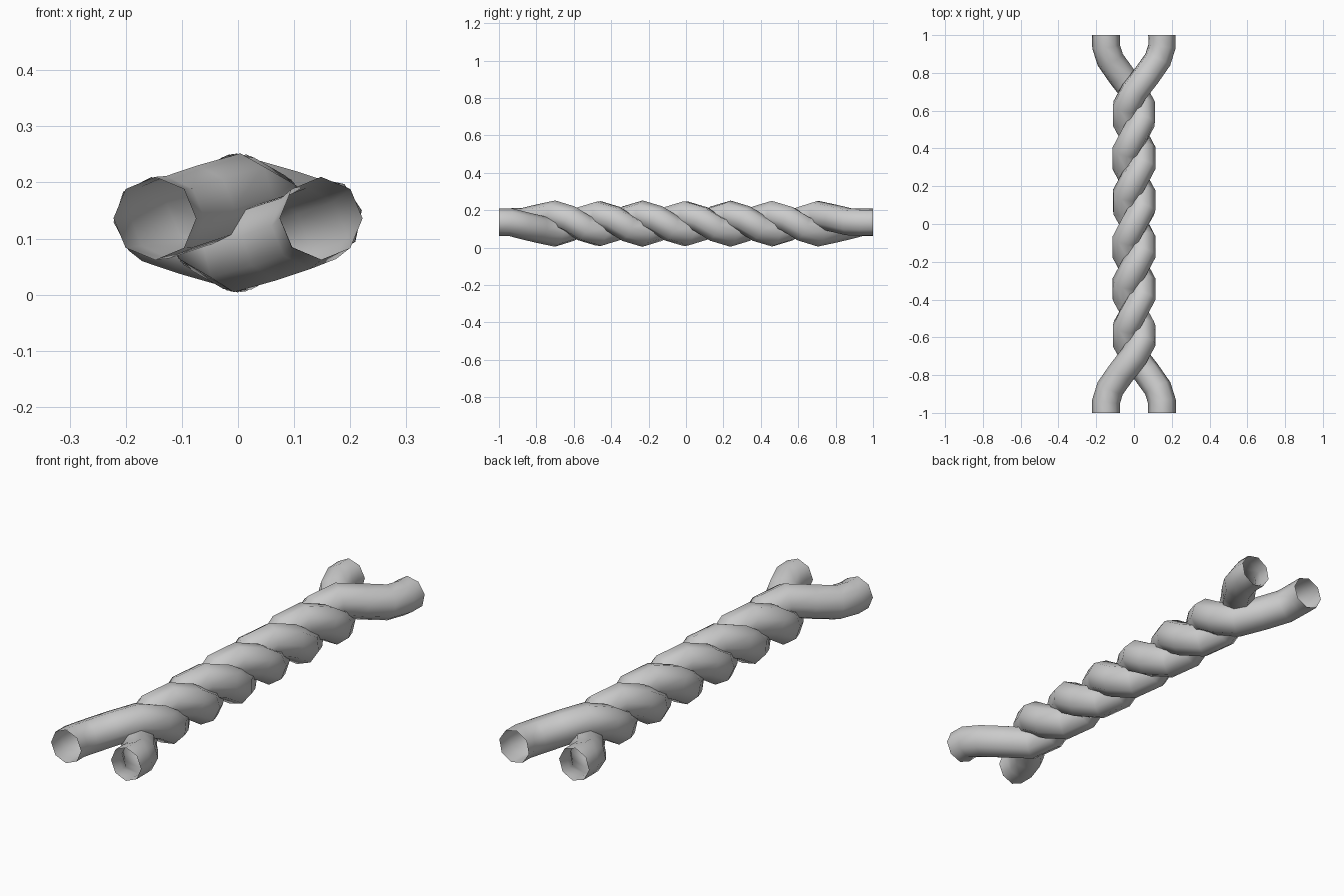
import bpy
import math

if "Cube" in bpy.data.objects:
    bpy.data.objects.remove(bpy.data.objects["Cube"])

AXIS_Z = 0.128      # height of the twist axis
TUBE_R = 0.074      # strand thickness
HELIX_R = 0.05      # distance of strand from the axis
HALF = 0.70         # half length of the twisted section
TURNS = 3
STEPS = 6           # path points per turn

# Flared end of a strand: x, y, z offset from axis, from the tip inwards
FLARE = [(0.148, 1.0, 0.008), (0.148, 0.94, 0.008),
         (0.126, 0.87, 0.010), (0.066, 0.785, 0.030)]


def strand_path(side):
    """side=1: enters front left, crosses over the top; side=-1: the opposite strand."""
    pts = [(-side * x, -y, side * z if y < 0.9 else 0.008) for x, y, z in FLARE]
    n = TURNS * STEPS
    for i in range(n + 1):
        a = math.tau * i / STEPS
        pts.append((side * HELIX_R * math.sin(a),
                    -HALF + 2 * HALF * i / n,
                    side * HELIX_R * math.cos(a)))
    pts += [(side * x, y, side * z if y < 0.9 else 0.008) for x, y, z in reversed(FLARE)]
    return pts


def make_strand(name, side):
    curve = bpy.data.curves.new(name, 'CURVE')
    curve.dimensions = '3D'
    curve.fill_mode = 'FULL'
    curve.bevel_depth = TUBE_R
    curve.bevel_resolution = 2      # eight-sided tube
    curve.use_fill_caps = False     # open ends
    pts = strand_path(side)
    spline = curve.splines.new('POLY')
    spline.points.add(len(pts) - 1)
    for p, (x, y, z) in zip(spline.points, pts):
        p.co = (x, y, z + AXIS_Z, 1)
    spline.use_smooth = True
    obj = bpy.data.objects.new(name, curve)
    bpy.context.collection.objects.link(obj)
    bpy.ops.object.select_all(action='DESELECT')
    obj.select_set(True)
    bpy.context.view_layer.objects.active = obj
    bpy.ops.object.convert(target='MESH')
    bpy.ops.object.shade_smooth()


# Two strands twisted round each other
make_strand("rope_strand_over", 1)
make_strand("rope_strand_under", -1)
